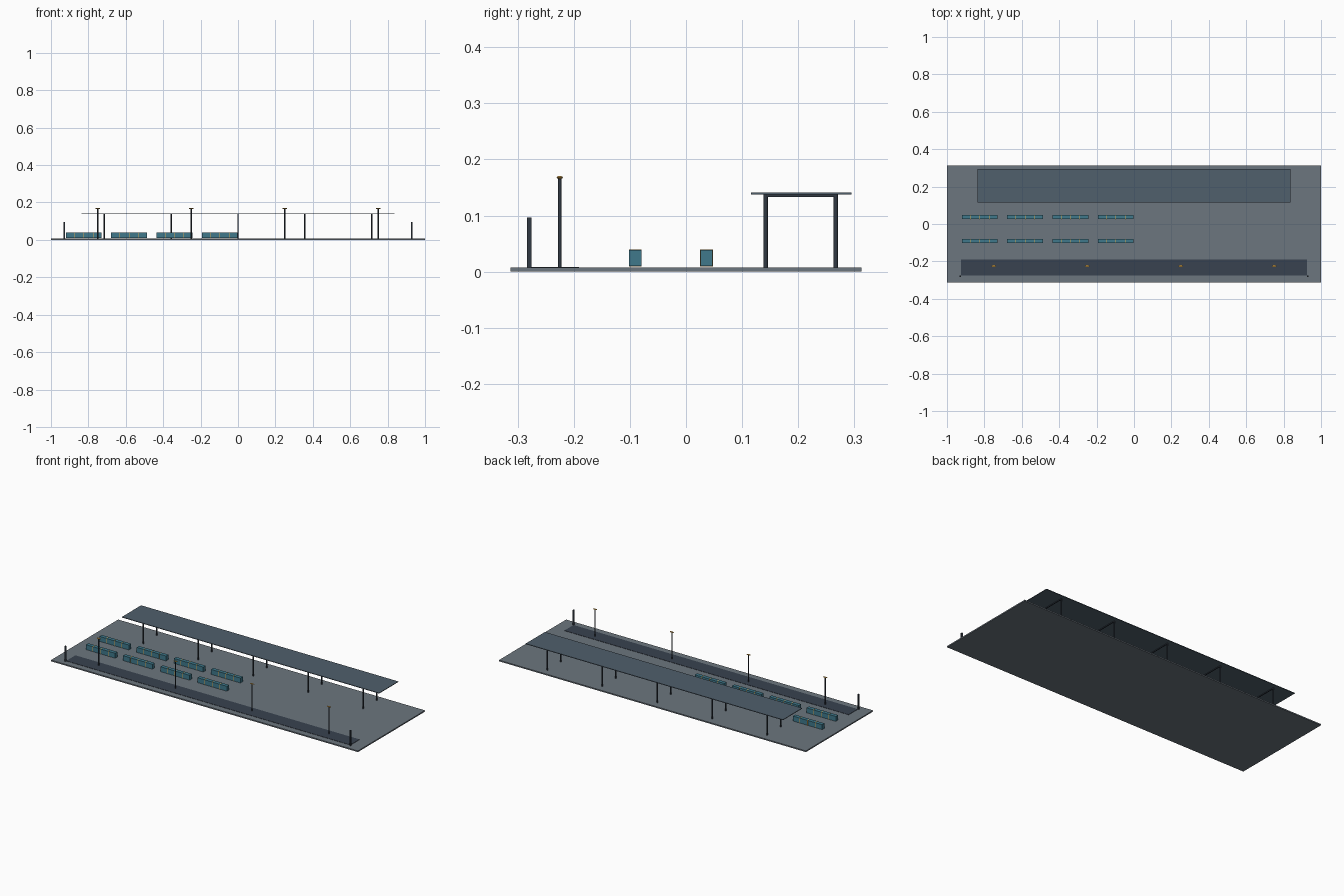
import bpy

if "Cube" in bpy.data.objects:
    bpy.data.objects.remove(bpy.data.objects["Cube"])


def mat(name, col):
    m = bpy.data.materials.new(name)
    m.diffuse_color = (*col, 1)
    m.use_nodes = True
    m.node_tree.nodes["Principled BSDF"].inputs["Base Color"].default_value = m.diffuse_color
    return m


PAVE = mat("paving", (0.15, 0.18, 0.21))
DARK = mat("dark_strip", (0.04, 0.055, 0.08))
ROOF = mat("roof_blue_grey", (0.08, 0.115, 0.15))
STEEL = mat("dark_steel", (0.03, 0.04, 0.055))
TEAL = mat("teal", (0.05, 0.19, 0.26))
AMBER = mat("amber", (0.75, 0.42, 0.08))


def box(name, x, y, z, m):
    """Box from (min, max) ranges on each axis."""
    bpy.ops.mesh.primitive_cube_add(
        size=1, location=[(a + b) / 2 for a, b in (x, y, z)])
    o = bpy.context.object
    o.name = name
    o.scale = [b - a for a, b in (x, y, z)]
    bpy.ops.object.transform_apply(location=False, rotation=False, scale=True)
    o.data.materials.append(m)
    return o


def post(name, x, y, z0, z1, r, m):
    bpy.ops.mesh.primitive_cylinder_add(
        vertices=12, radius=r, depth=z1 - z0, location=(x, y, (z0 + z1) / 2))
    o = bpy.context.object
    o.name = name
    o.data.materials.append(m)
    bpy.ops.object.shade_smooth_by_angle()
    return o


# Ground slab and dark lane along the front
TOP = 0.0072
box("ground_slab", (-1, 1), (-0.3125, 0.3125), (0, TOP), PAVE)
box("front_lane", (-0.926, 0.926), (-0.276, -0.191), (TOP - 0.002, 0.0088), DARK)

# Gate posts at the lane ends
for s in (-1, 1):
    box("gate_post", (s * 0.928 - 0.004, s * 0.928 + 0.004),
        (-0.283, -0.275), (TOP - 0.002, 0.0965), STEEL)

# Lamp poles with flattened amber heads
for x in (-0.75, -0.25, 0.25, 0.75):
    post("lamp_pole", x, -0.225, TOP - 0.002, 0.166, 0.003, STEEL)
    bpy.ops.mesh.primitive_uv_sphere_add(
        segments=16, ring_count=8, radius=1, location=(x, -0.225, 0.168))
    head = bpy.context.object
    head.name = "lamp_head"
    head.scale = (0.0135, 0.0055, 0.0027)
    bpy.ops.object.transform_apply(location=False, rotation=False, scale=True)
    head.data.materials.append(AMBER)
    bpy.ops.object.shade_smooth_by_angle()

# Canopy roof on paired columns with cross beams
box("canopy_roof", (-0.838, 0.838), (0.116, 0.295), (0.1375, 0.141), ROOF)
for i in range(-2, 3):
    x = i * 0.358
    for y in (0.142, 0.267):
        post("canopy_column", x, y, TOP - 0.002, 0.138, 0.004, STEEL)
    box("canopy_beam", (x - 0.003, x + 0.003), (0.142, 0.267),
        (0.1335, 0.138), STEEL)

# Two rows of long containers with thin amber straps
for y in (-0.0905, 0.0365):
    for i in range(4):
        x = -0.825 + i * 0.2425
        box("container", (x - 0.0955, x + 0.0955),
            (y - 0.0108, y + 0.0108), (0.0098, 0.0388), TEAL)
        for k in (-0.05, 0, 0.05):
            box("container_strap", (x + k - 0.0015, x + k + 0.0015),
                (y - 0.0113, y + 0.0113), (0.0094, 0.0393), AMBER)
